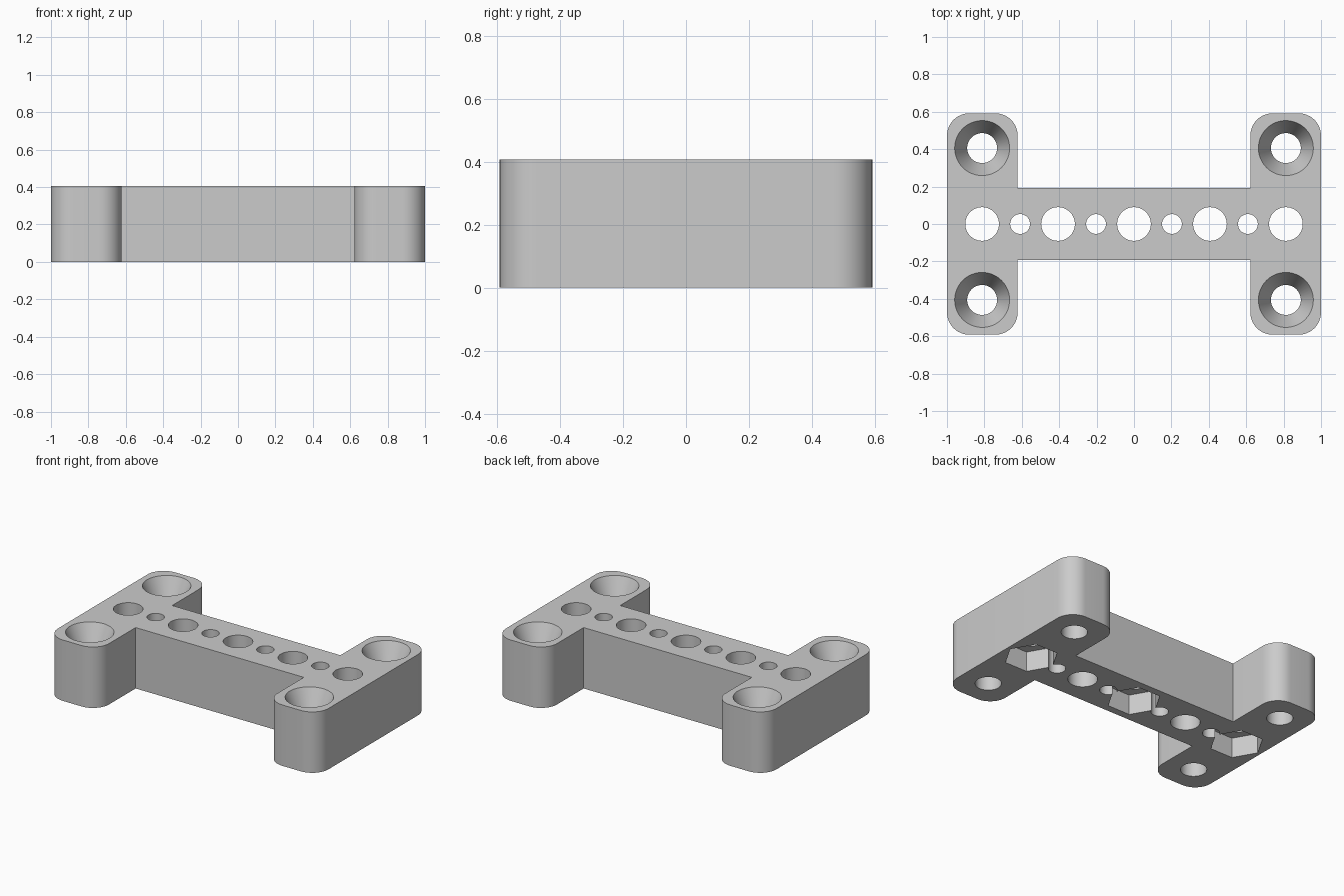
import bpy
import bmesh
import math

if "Cube" in bpy.data.objects:
    bpy.data.objects.remove(bpy.data.objects["Cube"], do_unlink=True)

HEIGHT = 0.407
ARM_Y, ARM_IN, BAR_Y = 0.592, 0.622, 0.193
CORNER = 0.12
PITCH = 0.406
LOW, HIGH = -0.1, HEIGHT + 0.1

grey = bpy.data.materials.new("plain grey")
grey.use_nodes = True
grey.diffuse_color = (0.6, 0.6, 0.6, 1)
grey.node_tree.nodes["Principled BSDF"].inputs["Base Color"].default_value = (0.6, 0.6, 0.6, 1)


def add_object(name, bm):
    bmesh.ops.recalc_face_normals(bm, faces=bm.faces)
    mesh = bpy.data.meshes.new(name)
    bm.to_mesh(mesh)
    bm.free()
    mesh.materials.append(grey)
    obj = bpy.data.objects.new(name, mesh)
    bpy.context.collection.objects.link(obj)
    return obj


def turned(bm, x, y, profile, sides):
    """Closed solid of revolution from (radius, z) pairs."""
    rings = []
    for r, z in profile:
        angles = [math.tau * i / sides for i in range(sides)]
        rings.append([bm.verts.new((x + r * math.cos(a), y + r * math.sin(a), z)) for a in angles])
    for a, b in zip(rings, rings[1:]):
        for i in range(sides):
            j = (i + 1) % sides
            bm.faces.new((a[i], a[j], b[j], b[i]))
    bm.faces.new(rings[0][::-1])
    bm.faces.new(rings[-1])


def arc(cx, cy, start):
    steps = 12
    angles = [start + math.pi / 2 * i / steps for i in range(steps + 1)]
    return [(cx + CORNER * math.cos(a), cy + CORNER * math.sin(a)) for a in angles]


# H-shaped body: one quarter of the outline, mirrored around
quarter = arc(1 - CORNER, ARM_Y - CORNER, 0)
quarter += arc(ARM_IN + CORNER, ARM_Y - CORNER, math.pi / 2) + [(ARM_IN, BAR_Y)]
half = quarter + [(-x, y) for x, y in reversed(quarter)]
outline = half + [(x, -y) for x, y in reversed(half)]
bm = bmesh.new()
base = bm.faces.new([bm.verts.new((x, y, 0)) for x, y in outline])
top = bmesh.ops.extrude_face_region(bm, geom=[base])["geom"]
bmesh.ops.translate(bm, verts=[v for v in top if isinstance(v, bmesh.types.BMVert)], vec=(0, 0, HEIGHT))
body = add_object("mounting_bracket", bm)

# Through holes along the bar, alternating large and small
bm = bmesh.new()
for i in range(-4, 5):
    r = 0.09 if i % 2 == 0 else 0.053
    turned(bm, i * PITCH / 2, 0, [(r, LOW), (r, HIGH)], 48)

# Countersunk screw holes at the arm ends
for sx in (-2, 2):
    for sy in (-1, 1):
        profile = [(0.08, LOW), (0.08, HEIGHT - 0.15), (0.147, HEIGHT), (0.147, HIGH)]
        turned(bm, sx * PITCH, sy * PITCH, profile, 48)
holes = add_object("hole_cutter", bm)

# Hexagonal nut pockets underneath
bm = bmesh.new()
for i in (-2, 0, 2):
    turned(bm, i * PITCH, 0, [(0.166, LOW), (0.166, 0.135)], 6)
pockets = add_object("nut_pocket_cutter", bm)

# Cut, then discard the cutters
bpy.ops.object.select_all(action="DESELECT")
bpy.context.view_layer.objects.active = body
body.select_set(True)
for cutter in (holes, pockets):
    cutter.hide_render = True
    mod = body.modifiers.new(cutter.name, "BOOLEAN")
    mod.operation = "DIFFERENCE"
    mod.solver = "EXACT"
    mod.object = cutter
    bpy.ops.object.modifier_apply(modifier=mod.name)
    bpy.data.objects.remove(cutter, do_unlink=True)
bpy.ops.object.shade_smooth_by_angle(angle=math.radians(20))
